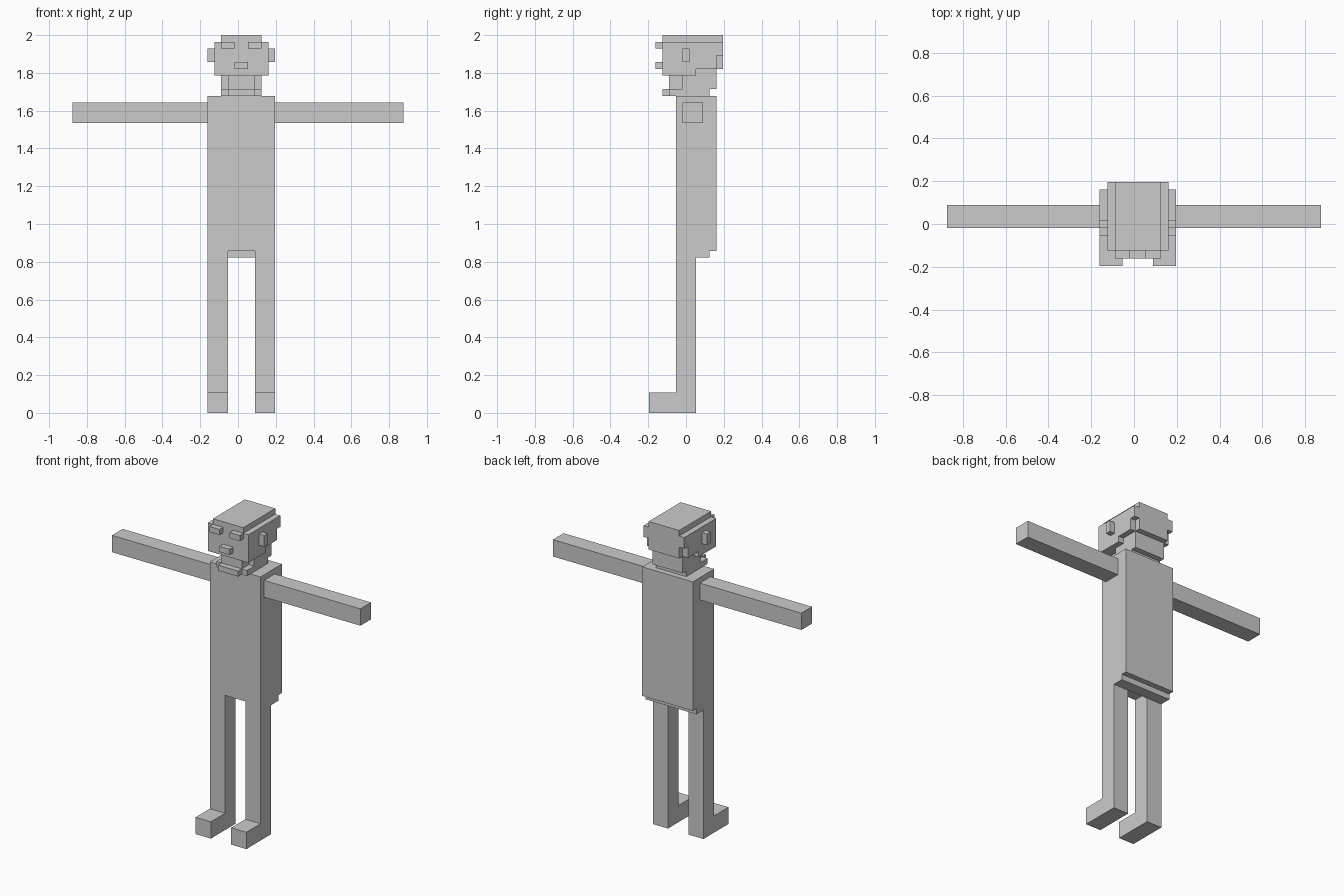
import bpy
import bmesh

cube = bpy.data.objects.get("Cube")
if cube:
    bpy.data.objects.remove(cube, do_unlink=True)

U = 2 / 56      # one block of the figure
MID = 0.5       # the body's mirror plane, in blocks

grey = bpy.data.materials.new("light grey")
grey.use_nodes = True
colour = (0.6, 0.6, 0.6, 1)
grey.diffuse_color = colour
grey.node_tree.nodes["Principled BSDF"].inputs["Base Color"].default_value = colour


def slab(name, x0, x1, profile):
    """Extrude a side profile of (y, z) points from x0 to x1, all in blocks."""
    bm = bmesh.new()
    face = bm.faces.new([bm.verts.new((x0 * U, y * U, z * U)) for y, z in profile])
    new = bmesh.ops.extrude_face_region(bm, geom=[face])["geom"]
    moved = [v for v in new if isinstance(v, bmesh.types.BMVert)]
    bmesh.ops.translate(bm, verts=moved, vec=((x1 - x0) * U, 0, 0))
    bmesh.ops.recalc_face_normals(bm, faces=bm.faces)
    mesh = bpy.data.meshes.new(name)
    bm.to_mesh(mesh)
    bm.free()
    mesh.materials.append(grey)
    obj = bpy.data.objects.new(name, mesh)
    bpy.context.collection.objects.link(obj)
    return obj


def rect(y0, y1, z0, z1):
    return [(y0, z0), (y1, z0), (y1, z1), (y0, z1)]


def pair(name, x0, x1, profile):
    """Build a left part and its mirrored right twin."""
    slab("left_" + name, x0, x1, profile)
    slab("right_" + name, 2 * MID - x1, 2 * MID - x0, profile)


# Torso with the seat step under its back half
slab("torso", -4.5, 5.5, [(-1.5, 24), (1.5, 24), (1.5, 23), (3.5, 23), (3.5, 24),
                          (4.5, 24), (4.5, 47), (-1.5, 47)])

# Legs with forward feet
pair("leg", 2.5, 5.5, [(-5.5, 0), (1.5, 0), (1.5, 24), (-1.5, 24), (-1.5, 3), (-5.5, 3)])

# Arms, the right one a block longer
slab("left_arm", 5.5, 24.5, rect(-0.5, 2.5, 43, 46))
slab("right_arm", -24.5, -4.5, rect(-0.5, 2.5, 43, 46))

# Neck, throat and collar
slab("neck", -2.5, 3.5, [(-2.5, 47), (3.5, 47), (3.5, 48), (4.5, 48), (4.5, 51), (1.5, 51),
                         (1.5, 50), (-0.5, 50), (-0.5, 48), (-2.5, 48)])
slab("throat", -1.5, 2.5, rect(-2.5, -0.5, 48, 50))
slab("collar_front", -1.5, 2.5, rect(-3.5, -2.5, 47, 48))

# Head: raised middle, and sides with notched back corners
slab("head", -2.5, 3.5, [(-3.5, 50), (1.5, 50), (1.5, 51), (5.5, 51), (5.5, 56), (-3.5, 56)])
pair("head_side", 3.5, 4.5, [(-3.5, 50), (1.5, 50), (1.5, 51), (4.5, 51), (4.5, 53),
                             (5.5, 53), (5.5, 55), (-3.5, 55)])

# Ears, eyes and mouth
pair("ear", 4.5, 5.5, rect(-0.5, 0.5, 52, 54))
pair("eye", 1.5, 3.5, rect(-4.5, -3.5, 54, 55))
slab("mouth", -0.5, 1.5, rect(-4.5, -3.5, 51, 52))
